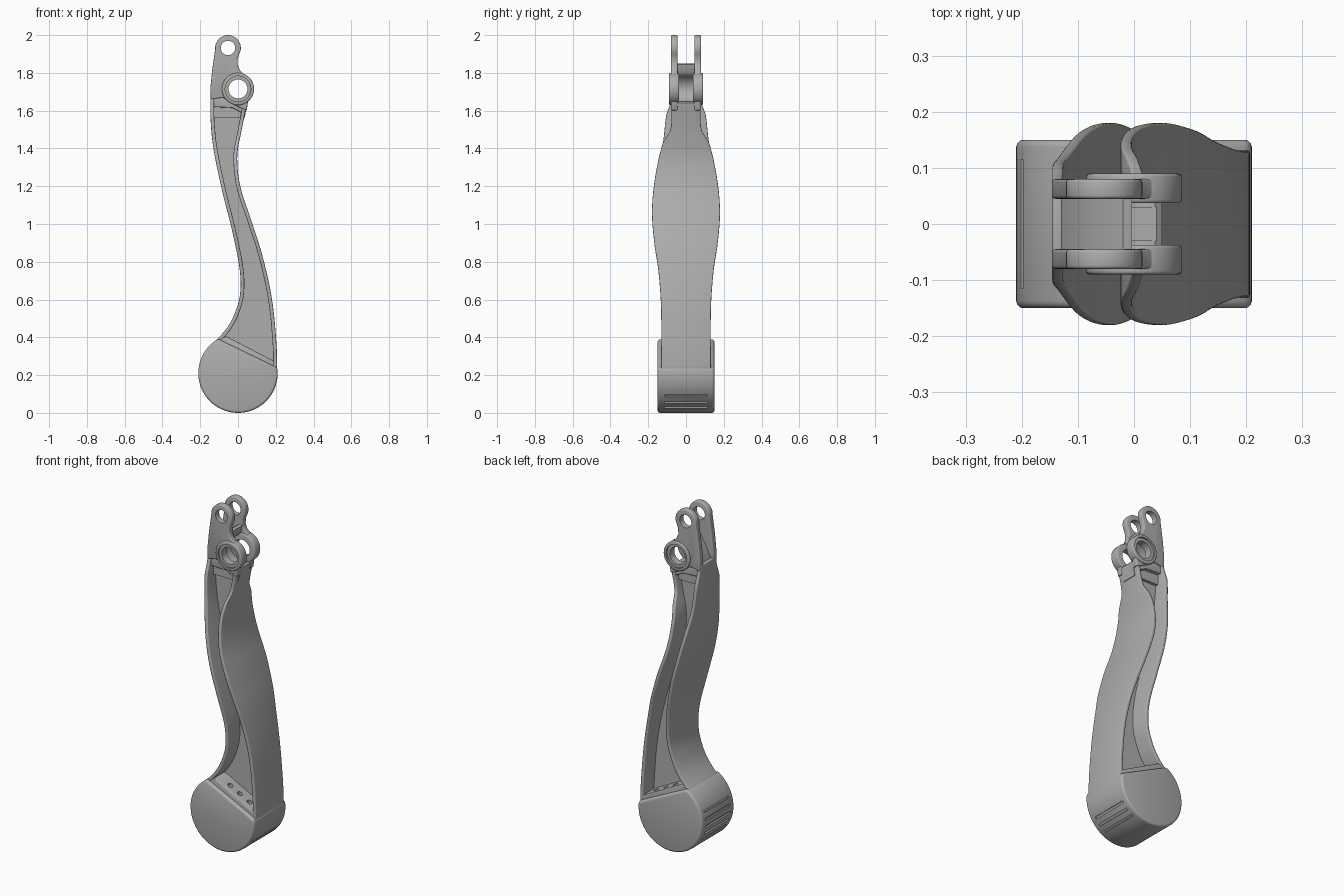
import bpy, bmesh, math
from mathutils import Matrix, Vector

cube = bpy.data.objects.get("Cube")
if cube:
    bpy.data.objects.remove(cube)

metal = bpy.data.materials.new("grey_metal")
metal.use_nodes = True
metal.diffuse_color = (0.42, 0.42, 0.42, 1)
metal.node_tree.nodes["Principled BSDF"].inputs["Base Color"].default_value = (0.42, 0.42, 0.42, 1)


def make(name, bm):
    bmesh.ops.recalc_face_normals(bm, faces=bm.faces)
    mesh = bpy.data.meshes.new(name)
    bm.to_mesh(mesh)
    bm.free()
    mesh.materials.append(metal)
    ob = bpy.data.objects.new(name, mesh)
    bpy.context.collection.objects.link(ob)
    return ob


def activate(ob):
    bpy.ops.object.select_all(action="DESELECT")
    ob.select_set(True)
    bpy.context.view_layer.objects.active = ob


def finish(ob, bevel=0.0, cutter=None):
    """Round the edges, cut, then shade smooth with sharp edges kept."""
    activate(ob)
    if bevel:
        m = ob.modifiers.new("round", "BEVEL")
        m.width, m.segments, m.limit_method, m.angle_limit = bevel, 3, "ANGLE", math.radians(40)
        bpy.ops.object.modifier_apply(modifier=m.name)
    if cutter:
        m = ob.modifiers.new("cut", "BOOLEAN")
        m.operation, m.object, m.solver = "DIFFERENCE", cutter, "EXACT"
        bpy.ops.object.modifier_apply(modifier=m.name)
    bpy.ops.object.shade_smooth_by_angle(angle=math.radians(35))


def prism(name, outline, y0, y1):
    bm = bmesh.new()
    face = bm.faces.new([bm.verts.new((x, y0, z)) for x, z in outline])
    ext = bmesh.ops.extrude_face_region(bm, geom=[face])
    verts = [g for g in ext["geom"] if isinstance(g, bmesh.types.BMVert)]
    bmesh.ops.translate(bm, verts=verts, vec=(0, y1 - y0, 0))
    return make(name, bm)


def add_rod(bm, x, z, r, y0, y1):
    mat = Matrix.Translation((x, (y0 + y1) / 2, z)) @ Matrix.Rotation(math.pi / 2, 4, "X")
    bmesh.ops.create_cone(bm, cap_ends=True, segments=48, radius1=r, radius2=r,
                          depth=y1 - y0, matrix=mat)


def arc(cx, cz, r, a0, a1, n):
    steps = [math.radians(a0 + (a1 - a0) * i / n) for i in range(n + 1)]
    return [(cx + r * math.cos(a), cz + r * math.sin(a)) for a in steps]


def curve(points):
    """Smooth function through (z, value) points."""
    def slope(i):
        a, b = points[max(i - 1, 0)], points[min(i + 1, len(points) - 1)]
        return (b[1] - a[1]) / (b[0] - a[0])

    def value(z):
        z = min(max(z, points[0][0]), points[-1][0])
        i = max(k for k in range(len(points) - 1) if points[k][0] <= z)
        (z0, v0), (z1, v1) = points[i], points[i + 1]
        h = z1 - z0
        t = (z - z0) / h
        return (v0 * (1 + 2 * t) * (1 - t) ** 2 + slope(i) * h * t * (1 - t) ** 2
                + v1 * t * t * (3 - 2 * t) + slope(i + 1) * h * t * t * (t - 1))
    return value


left_edge = curve([(0.36, -0.14), (0.39, -0.11), (0.45, -0.058), (0.52, -0.02), (0.62, 0.01),
                   (0.75, 0.01), (0.95, -0.028), (1.18, -0.085), (1.4, -0.13),
                   (1.55, -0.145), (1.7, -0.146)])
right_edge = curve([(0.22, 0.207), (0.36, 0.204), (0.6, 0.18), (0.83, 0.13), (1.02, 0.07),
                    (1.2, 0.012), (1.36, -0.004), (1.49, 0.018), (1.65, 0.05)])
width_low = [(0.2, 0.132), (0.55, 0.132), (0.75, 0.146), (0.9, 0.168), (1.07, 0.18),
             (1.25, 0.163), (1.43, 0.122)]
left_width = curve(width_low + [(1.58, 0.104), (1.63, 0.085), (1.7, 0.07)])
right_width = curve(width_low + [(1.5, 0.082), (1.65, 0.078)])


# Curved side flanges of the lever
def flange(name, edge, width, z0, z1, side, n=48):
    bm = bmesh.new()
    rings = []
    for i in range(n + 1):
        z = z0 + (z1 - z0) * i / n
        s = (edge(z + 0.005) - edge(z - 0.005)) / 0.01
        x, w = edge(z), width(z)
        inner = x + side * 0.02 * math.sqrt(1 + s * s)
        rings.append([bm.verts.new(p) for p in
                      ((x, -w, z), (inner, -w, z), (inner, w, z), (x, w, z))])
    for a, b in zip(rings, rings[1:]):
        for k in range(4):
            bm.faces.new((a[k], a[(k + 1) % 4], b[(k + 1) % 4], b[k]))
    bm.faces.new(rings[0])
    bm.faces.new(rings[-1])
    finish(make(name, bm), 0.005)


flange("left_flange", left_edge, left_width, 0.37, 1.69, 1)
flange("right_flange", right_edge, right_width, 0.23, 1.64, -1)

# Central web joining the flanges
heights = [0.38 + 1.27 * i / 40 for i in range(41)]
web = ([(left_edge(z) + 0.01, z) for z in heights]
       + [(right_edge(z) - 0.01, z) for z in reversed(heights)]
       + [(0.195, 0.23), (-0.1, 0.37)])
finish(prism("web", web, -0.03, 0.03))

# Pocket floor with three small holes on each side
bm = bmesh.new()
slant = Vector((0.31, 0, -0.15)).normalized()
up = Vector((0.15, 0, 0.31)).normalized()
for t in (0.12, 0.19, 0.26):
    for y in (-0.085, 0.085):
        p = Vector((-0.11, y, 0.395)) + slant * t + up * 0.02
        mat = Matrix.Translation(p) @ up.to_track_quat("Z", "Y").to_matrix().to_4x4()
        bmesh.ops.create_cone(bm, cap_ends=True, segments=20, radius1=0.015,
                              radius2=0.015, depth=0.05, matrix=mat)
drill = make("floor_drill", bm)
floor = prism("pocket_floor", [(-0.11, 0.36), (-0.1, 0.395), (-0.06, 0.405),
                               (0.195, 0.272), (0.2, 0.22)], -0.13, 0.13)
finish(floor, 0.004, drill)

# Round drum foot with grip grooves
bm = bmesh.new()
for deg in (-35, -47, -59, 162, 174, 186, 198, 210):
    a = math.radians(deg)
    mat = (Matrix.Translation((0.21 * math.cos(a), 0, 0.21 + 0.21 * math.sin(a)))
           @ Matrix.Rotation(-a, 4, "Y") @ Matrix.Diagonal((0.02, 0.23, 0.013, 1)))
    bmesh.ops.create_cube(bm, size=1, matrix=mat)
groover = make("groove_cutter", bm)
drum = prism("drum_foot", arc(0, 0.21, 0.21, 120, 368, 72), -0.15, 0.15)
finish(drum, 0.018, groover)

# Drill for the pin hole and the pivot hole
bm = bmesh.new()
add_rod(bm, -0.053, 1.932, 0.038, -0.2, 0.2)
add_rod(bm, 0, 1.715, 0.05, -0.2, 0.2)
pin_drill = make("pin_drill", bm)

# Shallow recess in the outer pivot faces
bm = bmesh.new()
for s in (-1, 1):
    add_rod(bm, 0, 1.715, 0.068, s * 0.09 - 0.012, s * 0.09 + 0.012)
recess = make("recess_cutter", bm)

# Fork cheeks and pivot bosses, one pair per side
cheek = (arc(-0.053, 1.932, 0.068, 185, -30, 28)
         + [(-0.002, 1.875), (-0.003, 1.845), (0.008, 1.818), (0.035, 1.79), (0.06, 1.76),
            (0.07, 1.715), (0.055, 1.66), (0.046, 1.6), (-0.02, 1.63), (-0.08, 1.67),
            (-0.144, 1.66), (-0.146, 1.72), (-0.136, 1.82)])
for name, s in (("front", -1), ("back", 1)):
    lo, hi = sorted((s * 0.045, s * 0.08))
    finish(prism(name + "_fork_cheek", cheek, lo, hi), 0.006, pin_drill)
    bm = bmesh.new()
    lo, hi = sorted((s * 0.037, s * 0.09))
    add_rod(bm, 0, 1.715, 0.085, lo, hi)
    boss = make(name + "_pivot_boss", bm)
    finish(boss, 0.006, pin_drill)
    finish(boss, 0, recess)

# Bridge between the cheeks, hollowed around the pivot
bridge = ([(-0.144, 1.56), (-0.144, 1.66), (-0.1, 1.75), (-0.06, 1.82), (-0.02, 1.85),
           (-0.004, 1.845), (-0.012, 1.8)]
          + arc(0, 1.715, 0.075, 110, 300, 20) + [(0.05, 1.64), (0.035, 1.56)])
finish(prism("fork_bridge", bridge, -0.047, 0.047), 0, pin_drill)

# Solid shoulder closing the top of the pocket
shoulder = [(-0.135, 1.62), (-0.135, 1.68), (-0.08, 1.67), (-0.02, 1.64), (0.045, 1.63),
            (0.035, 1.58), (-0.03, 1.615)]
finish(prism("pocket_shoulder", shoulder, -0.07, 0.07), 0.004, pin_drill)

for cutter in (drill, groover, pin_drill, recess):
    bpy.data.objects.remove(cutter)
